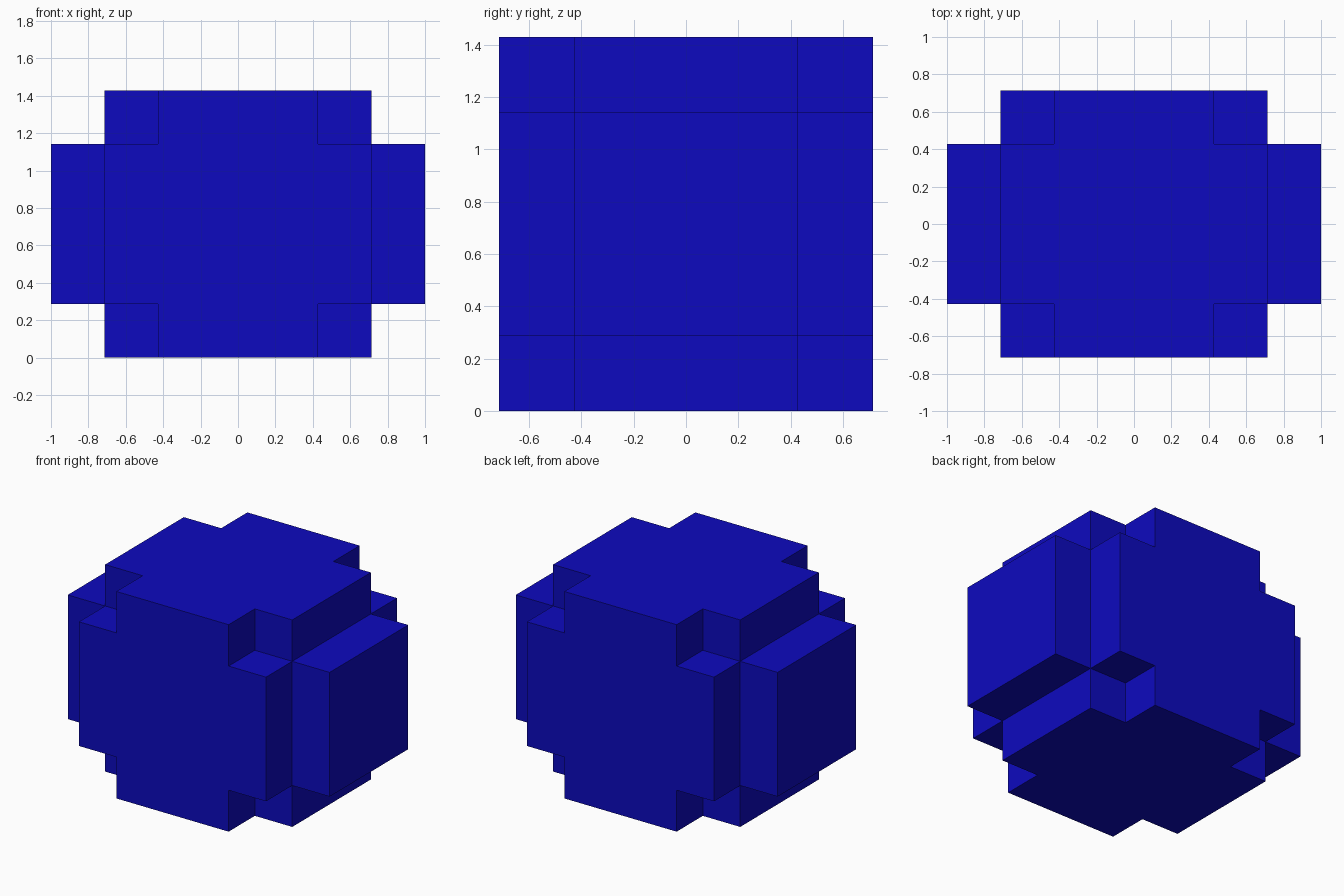
import bpy, bmesh
from mathutils import Vector

if "Cube" in bpy.data.objects:
    bpy.data.objects.remove(bpy.data.objects["Cube"])

U = 2 / 7                                   # one block unit
GRID = [-3.5, -2.5, -1.5, 1.5, 2.5, 3.5]    # cell boundaries in units

blue = bpy.data.materials.new("deep blue")
blue.diffuse_color = (0.004, 0.003, 0.52, 1)
blue.use_nodes = True
blue.node_tree.nodes["Principled BSDF"].inputs["Base Color"].default_value = blue.diffuse_color


def solid(cell):
    """Cube without its eight corners, plus a square cap on each x end."""
    a, b, c = (abs(i - 2) for i in cell)
    if a > 2 or b > 2 or c > 2:
        return False
    if a == 2:
        return b == 0 and c == 0
    return b < 2 and c < 2 and a + b + c < 3


# notched block: outer skin of the filled cells, merged into large flat faces
bm = bmesh.new()
for cell in [(i, j, k) for i in range(5) for j in range(5) for k in range(5)]:
    if not solid(cell):
        continue
    for axis in range(3):
        for step in (0, 1):
            near = list(cell)
            near[axis] += 2 * step - 1
            if solid(near):
                continue
            corners = []
            for p, q in ((0, 0), (1, 0), (1, 1), (0, 1)):
                idx = list(cell)
                idx[axis] += step
                idx[(axis + 1) % 3] += p
                idx[(axis + 2) % 3] += q
                corners.append(Vector([GRID[n] * U for n in idx]) + Vector((0, 0, 2.5 * U)))
            if step == 0:
                corners.reverse()
            bm.faces.new([bm.verts.new(co) for co in corners])
bmesh.ops.remove_doubles(bm, verts=bm.verts[:], dist=1e-4)
bmesh.ops.dissolve_limit(bm, angle_limit=0.01, verts=bm.verts[:], edges=bm.edges[:])

mesh = bpy.data.meshes.new("notched_block")
bm.to_mesh(mesh)
bm.free()
mesh.materials.append(blue)
bpy.context.collection.objects.link(bpy.data.objects.new("notched_block", mesh))
